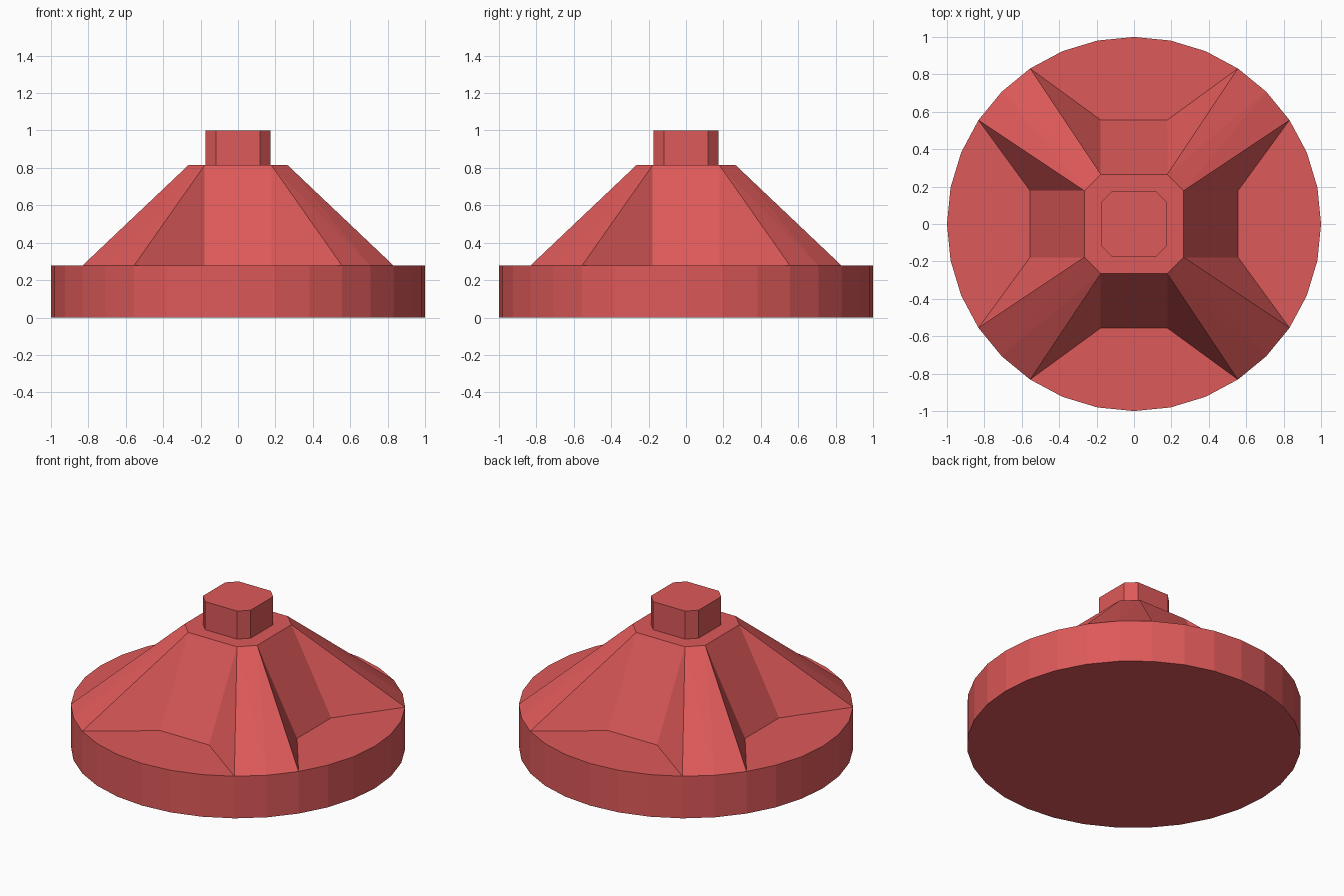
import bpy, math

if "Cube" in bpy.data.objects:
    bpy.data.objects.remove(bpy.data.objects["Cube"])

red = bpy.data.materials.new("red")
red.diffuse_color = (0.73, 0.10, 0.10, 1)
red.use_nodes = True
red.node_tree.nodes["Principled BSDF"].inputs["Base Color"].default_value = red.diffuse_color

BASE_TOP, CONE_TOP, KNOB_TOP = 0.278, 0.815, 1.0


def make(name, verts, faces):
    mesh = bpy.data.meshes.new(name)
    mesh.from_pydata(verts, [], faces)
    mesh.materials.append(red)
    obj = bpy.data.objects.new(name, mesh)
    bpy.context.collection.objects.link(obj)
    return obj


def four_turns(points):
    """Repeat a run of 2D points around the four quarters, anticlockwise."""
    out = []
    for q in range(4):
        for x, y in points:
            for _ in range(q):
                x, y = -y, x
            out.append((x, y))
    return out


def prism(name, outline, z0, z1, bottom=True):
    n = len(outline)
    verts = [(x, y, z) for z in (z0, z1) for x, y in outline]
    faces = [(i, (i + 1) % n, n + (i + 1) % n, n + i) for i in range(n)]
    faces.append(tuple(range(n, 2 * n)))
    if bottom:
        faces.append(tuple(reversed(range(n))))
    return make(name, verts, faces)


# Round base
prism("round_base",
      [(math.cos(math.tau * i / 32), math.sin(math.tau * i / 32)) for i in range(32)],
      0, BASE_TOP)

# Sloping body with four corner ridges that reach the rim of the base
rim = [(math.cos(math.radians(a)), math.sin(math.radians(a))) for a in (33.75, 45, 56.25)]
low = four_turns([(0.556, 0.178)] + rim + [(0.178, 0.556)])
high = four_turns([(0.265, 0.178), (0.178, 0.265)])
verts = [(x, y, BASE_TOP) for x, y in low] + [(x, y, CONE_TOP) for x, y in high]
faces = [tuple(range(20, 28))]
for q in range(4):
    b, t = 5 * q, 20 + 2 * q
    next_b, next_t = (b + 5) % 20, 20 + (2 * q + 2) % 8
    faces += [(b, b + 1, t), (b + 1, b + 2, t), (b + 2, t + 1, t),
              (b + 2, b + 3, t + 1), (b + 3, b + 4, t + 1),
              (b + 4, next_b, next_t, t + 1)]
make("ridged_body", verts, faces)

# Square knob with cut corners
prism("top_knob", four_turns([(0.175, 0.117), (0.117, 0.175)]),
      CONE_TOP, KNOB_TOP, bottom=False)
